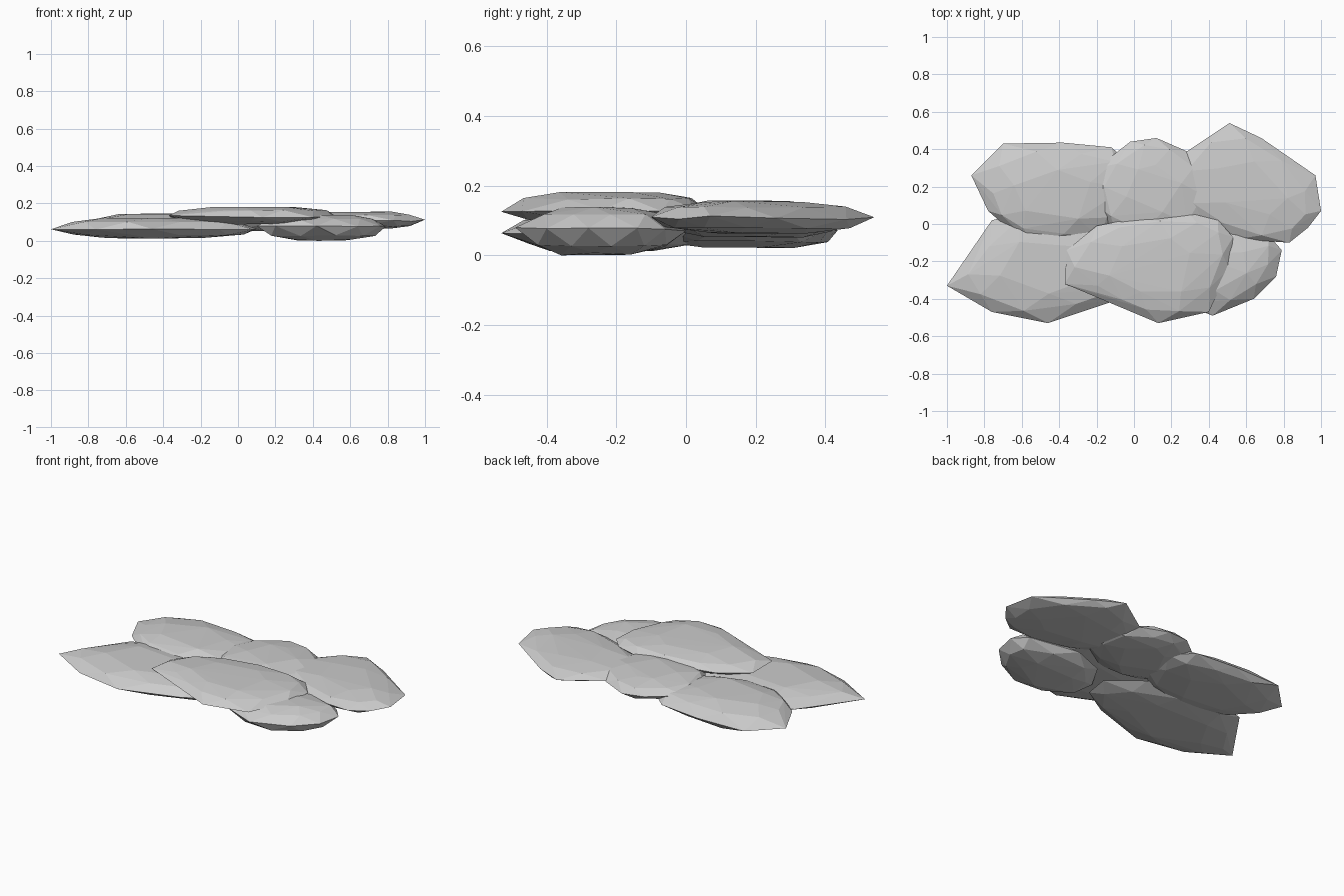
import bpy, bmesh, random
from mathutils import Vector

if "Cube" in bpy.data.objects:
    bpy.data.objects.remove(bpy.data.objects["Cube"])

random.seed(4)


def stone(name, outline, bottom, rim, top):
    """Flat faceted stone: hull of a rim outline with shrinking rings above and below."""
    pts = [Vector(p) for p in outline]
    n = len(pts)
    c = Vector(((min(p.x for p in pts) + max(p.x for p in pts)) / 2,
                (min(p.y for p in pts) + max(p.y for p in pts)) / 2))
    mids = [(pts[i] + pts[(i + 1) % n]) / 2 for i in range(n)]
    bm = bmesh.new()
    for p in pts:
        bm.verts.new((p.x, p.y, rim + random.uniform(-.006, .006)))
    for end in (bottom, top):
        # shoulder ring, then crown ring
        for ring, scale, lift in ((mids, .86, .62), (pts[::2], .5, .95)):
            for p in ring:
                q = c + (p - c) * (scale + random.uniform(-.05, .05))
                h = lift + random.uniform(-.05, .05)
                bm.verts.new((q.x, q.y, rim + (end - rim) * h))
    res = bmesh.ops.convex_hull(bm, input=bm.verts[:])
    loose = [v for v in bm.verts if not v.link_faces]
    bmesh.ops.delete(bm, geom=loose, context='VERTS')
    bmesh.ops.recalc_face_normals(bm, faces=bm.faces[:])
    me = bpy.data.meshes.new(name)
    bm.to_mesh(me)
    bm.free()
    ob = bpy.data.objects.new(name, me)
    bpy.context.collection.objects.link(ob)
    return ob


# lower layer
stone("front_left_stone",
      [(-1, -.33), (-.76, -.47), (-.46, -.53), (-.1, -.41), (.08, -.3), (.1, -.15),
       (-.1, 0), (-.5, .08), (-.76, .02), (-.9, -.22)], .012, .065, .125)
stone("back_left_stone",
      [(-.87, .26), (-.7, .43), (-.38, .435), (-.12, .41), (0, .3), (0, .1),
       (-.18, -.08), (-.54, -.12), (-.7, 0), (-.78, .07)], .018, .075, .148)
stone("front_right_stone",
      [(.42, -.49), (.64, -.4), (.76, -.28), (.79, -.14), (.72, -.06), (.4, 0),
       (.2, -.08), (.1, -.25), (.2, -.4)], 0, .075, .14)

# upper layer
stone("back_middle_stone",
      [(-.07, .4), (-.02, .44), (.12, .46), (.28, .39), (.42, .25), (.4, .05),
       (.2, -.08), (-.1, -.05), (-.2, .1), (-.2, .3)], .05, .105, .158)
stone("back_right_stone",
      [(.27, .38), (.51, .54), (.68, .46), (.97, .26), (1, .07), (.93, -.02),
       (.83, -.1), (.55, -.08), (.35, 0), (.22, .2)], .062, .108, .157)
stone("top_stone",
      [(-.37, -.32), (-.36, -.14), (-.2, -.01), (0, .03), (.29, .06), (.45, .02),
       (.53, -.07), (.51, -.24), (.4, -.47), (.13, -.53), (0, -.47), (-.15, -.38)],
      .088, .13, .182)
